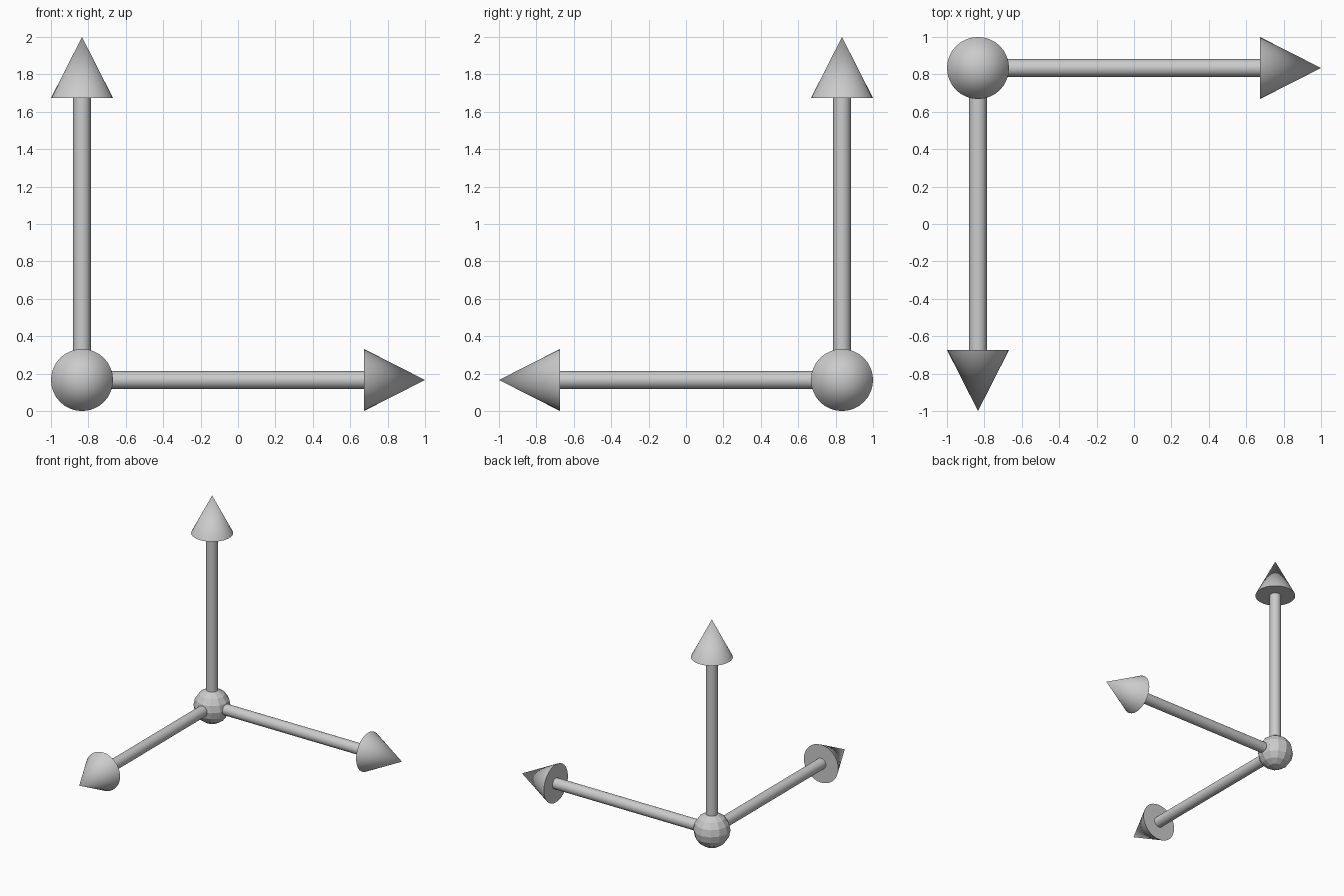
import bpy
from mathutils import Vector

if "Cube" in bpy.data.objects:
    bpy.data.objects.remove(bpy.data.objects["Cube"])

ORIGIN = Vector((-0.834, 0.834, 0.166))
LENGTH = 1.834      # hub centre to arrow tip
HEAD = 0.327        # arrowhead length
HEAD_R = 0.166
SHAFT_R = 0.047


def finish(name, smooth=True):
    obj = bpy.context.object
    obj.name = name
    if smooth:
        bpy.ops.object.shade_smooth_by_angle(angle=0.7)
    return obj


def arrow(label, direction):
    d = Vector(direction)
    rot = d.to_track_quat('Z', 'Y').to_euler()
    shaft_len = LENGTH - HEAD
    # round shaft from the hub to the arrowhead
    bpy.ops.mesh.primitive_cylinder_add(
        vertices=32, radius=SHAFT_R, depth=shaft_len,
        location=ORIGIN + d * shaft_len / 2, rotation=rot)
    finish(label + "_shaft")
    # conical arrowhead
    bpy.ops.mesh.primitive_cone_add(
        vertices=32, radius1=HEAD_R, radius2=0, depth=HEAD,
        location=ORIGIN + d * (LENGTH - HEAD / 2), rotation=rot)
    finish(label + "_arrowhead")


# faceted hub ball
bpy.ops.mesh.primitive_uv_sphere_add(segments=12, ring_count=8, radius=0.148, location=ORIGIN)
finish("hub_ball", smooth=False)

# three arrows along right, front and up
for label, direction in (("right", (1, 0, 0)), ("front", (0, -1, 0)), ("up", (0, 0, 1))):
    arrow(label, direction)
